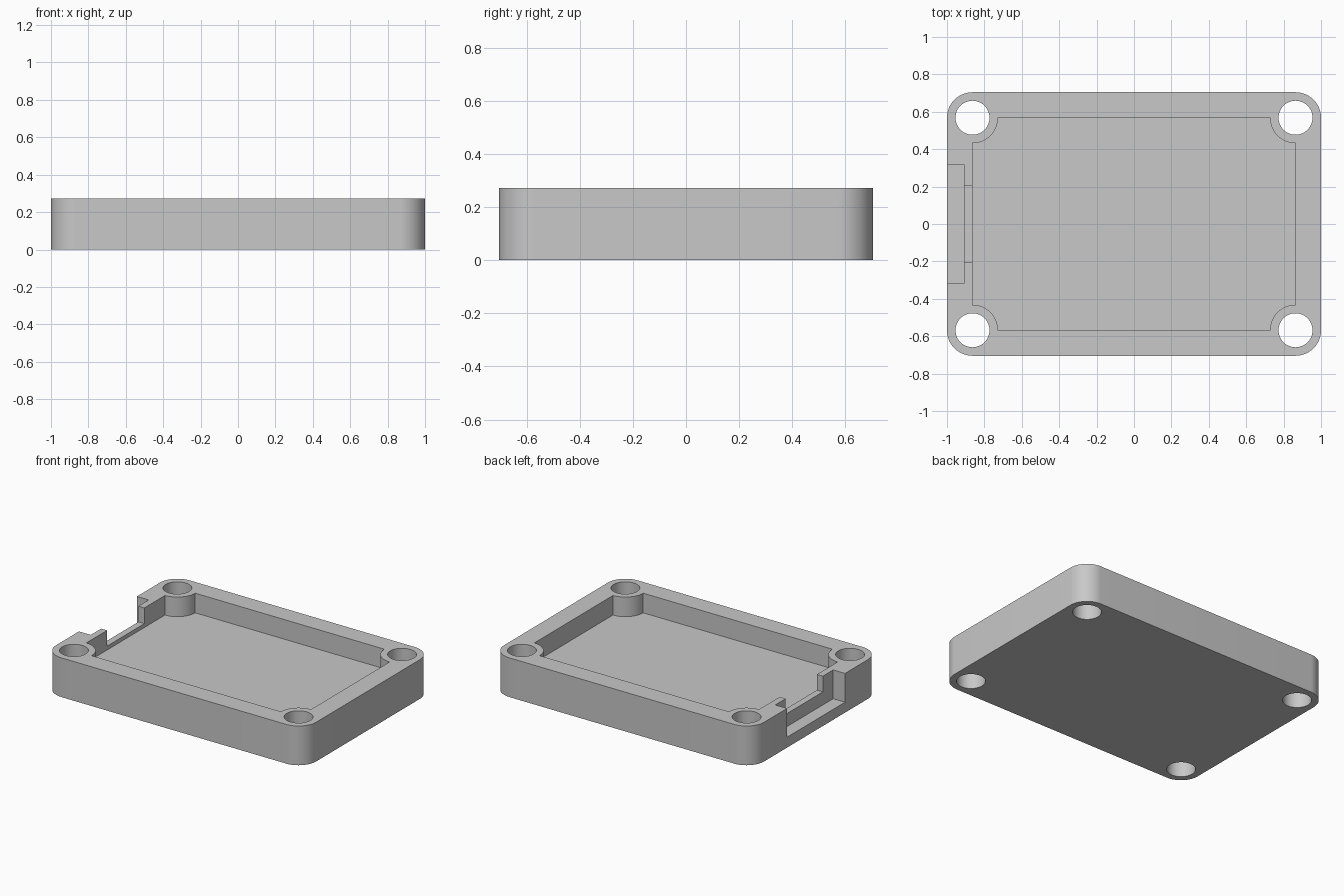
import bpy
import bmesh
from math import cos, sin, pi, radians

if "Cube" in bpy.data.objects:
    bpy.data.objects.remove(bpy.data.objects["Cube"])

U = 1 / 22            # one design unit; the tray is 44 long
HX, HY = 19, 12.5     # hole centres, also the pocket half size
R, HOLE = 3, 2        # corner and boss radius, hole radius
HEIGHT, FLOOR, NOTCH, SILL = 6, 3, 1.6, 3.6
STEPS = 16

grey = bpy.data.materials.new("plain grey")
grey.use_nodes = True
colour = (0.58, 0.58, 0.58, 1)
grey.diffuse_color = colour
grey.node_tree.nodes["Principled BSDF"].inputs["Base Color"].default_value = colour


def prism(name, outline, low, high):
    """Extrude a counter-clockwise outline between two heights."""
    bm = bmesh.new()
    base = bm.faces.new([bm.verts.new((x * U, y * U, low * U)) for x, y in outline])
    top = bmesh.ops.extrude_face_region(bm, geom=[base])["geom"]
    verts = [v for v in top if isinstance(v, bmesh.types.BMVert)]
    bmesh.ops.translate(bm, vec=(0, 0, (high - low) * U), verts=verts)
    bmesh.ops.recalc_face_normals(bm, faces=bm.faces)
    mesh = bpy.data.meshes.new(name)
    bm.to_mesh(mesh)
    bm.free()
    mesh.materials.append(grey)
    obj = bpy.data.objects.new(name, mesh)
    bpy.context.collection.objects.link(obj)
    return obj


def arc(cx, cy, r, start, sweep, steps=STEPS):
    return [(cx + r * cos(start + sweep * i / steps),
             cy + r * sin(start + sweep * i / steps)) for i in range(steps + 1)]


def rect(x0, x1, y):
    return [(x0, -y), (x1, -y), (x1, y), (x0, y)]


corners = [(HX, HY), (-HX, HY), (-HX, -HY), (HX, -HY)]

# Rounded block, and a pocket whose corners curve inwards around the bosses
block, pocket = [], []
for i, (cx, cy) in enumerate(corners):
    turn = i * pi / 2
    block += arc(cx, cy, R, turn, pi / 2)
    pocket += arc(cx, cy, R, turn - pi / 2, -pi / 2)
tray = prism("tray", block, 0, HEIGHT)

cutters = [
    prism("pocket_cutter", pocket, FLOOR, HEIGHT + 1),
    prism("outer_notch_cutter", rect(-23, -20, 7), NOTCH, HEIGHT + 1),
    prism("inner_notch_cutter", rect(-21, -18, 4.5), SILL, HEIGHT + 1),
]
# Through holes in the four bosses
for cx, cy in corners:
    cutters.append(prism("hole_cutter", arc(cx, cy, HOLE, 0, 2 * pi, 48)[:-1], -1, HEIGHT + 1))

bpy.ops.object.select_all(action="DESELECT")
tray.select_set(True)
bpy.context.view_layer.objects.active = tray
for cutter in cutters:
    cutter.hide_render = True
    cut = tray.modifiers.new("cut", "BOOLEAN")
    cut.operation = "DIFFERENCE"
    cut.solver = "EXACT"
    cut.object = cutter
    bpy.ops.object.modifier_apply(modifier=cut.name)
    bpy.data.objects.remove(cutter)

bpy.ops.object.shade_smooth_by_angle(angle=radians(30))
